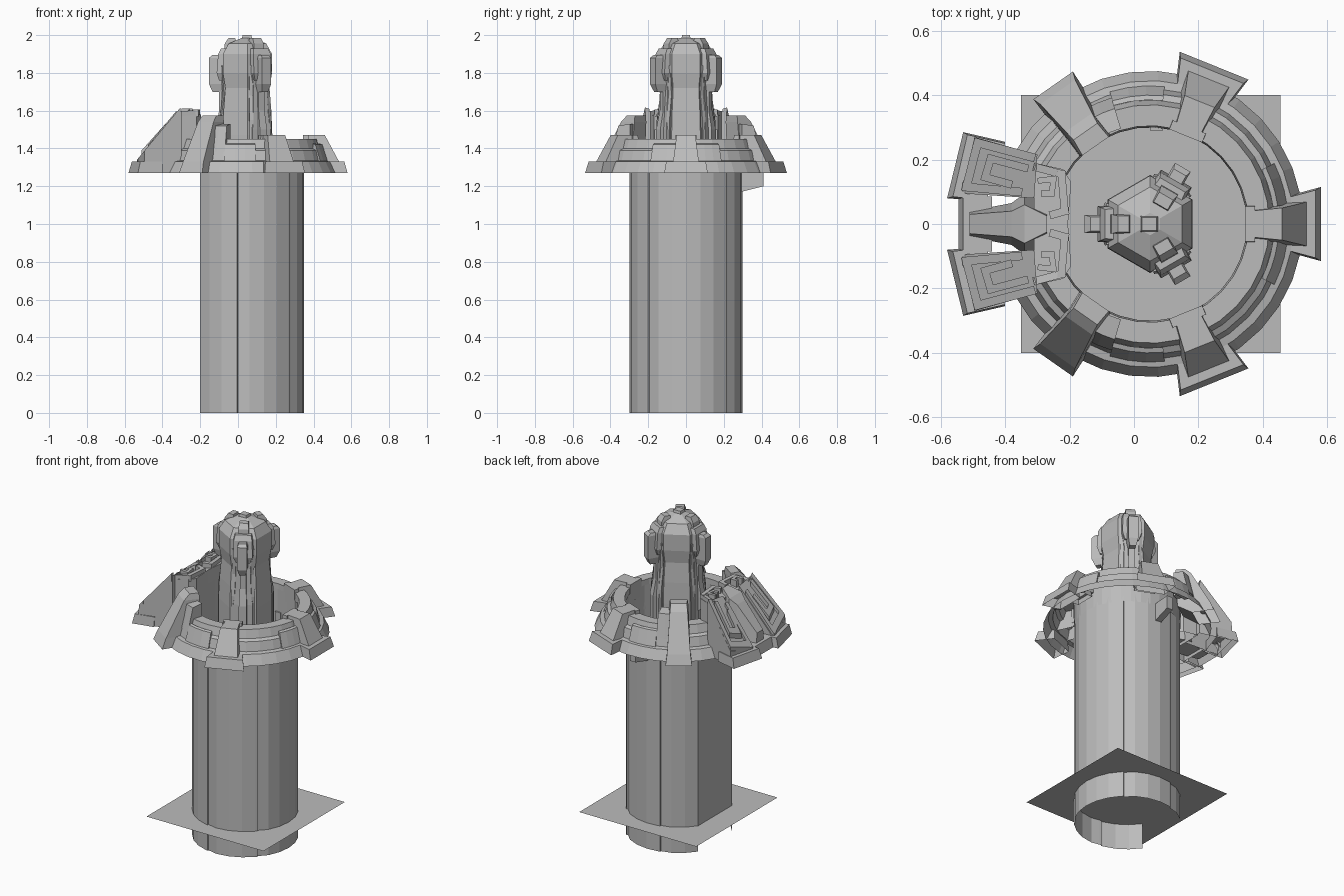
import bpy, bmesh, math

if "Cube" in bpy.data.objects:
    bpy.data.objects.remove(bpy.data.objects["Cube"])

CX = 0.05          # axis of the shaft and rim
FLAT_X = -0.20     # flat side of the shaft

stone = bpy.data.materials.new("grey stone")
stone.diffuse_color = (0.5, 0.5, 0.5, 1)
stone.use_nodes = True
stone.node_tree.nodes["Principled BSDF"].inputs["Base Color"].default_value = stone.diffuse_color


def loft(name, rings, closed=True, top=True, bottom=False):
    """Skin a list of equally long point rings."""
    bm = bmesh.new()
    vs = [[bm.verts.new(p) for p in ring] for ring in rings]
    n = len(rings[0])
    for a, b in zip(vs, vs[1:]):
        for i in range(n if closed else n - 1):
            j = (i + 1) % n
            bm.faces.new((a[i], a[j], b[j], b[i]))
    if top:
        bm.faces.new(vs[-1])
    if bottom:
        bm.faces.new(vs[0][::-1])
    bmesh.ops.recalc_face_normals(bm, faces=bm.faces)
    me = bpy.data.meshes.new(name)
    bm.to_mesh(me)
    bm.free()
    me.materials.append(stone)
    ob = bpy.data.objects.new(name, me)
    bpy.context.collection.objects.link(ob)
    return ob


def polar(r, t, z, deg):
    """Point at radius r, sideways offset t, on the spoke at an angle."""
    a = math.radians(deg)
    return (CX + r * math.cos(a) - t * math.sin(a),
            r * math.sin(a) + t * math.cos(a), z)


def spoke_block(name, deg, sections, bottom=False):
    """Tapered block on a spoke; section = z, r0, half width, r1, half width."""
    rings = []
    for z, r0, t0, r1, t1 in sections:
        rings.append([polar(r0, -t0, z, deg), polar(r1, -t1, z, deg),
                      polar(r1, t1, z, deg), polar(r0, t0, z, deg)])
    return loft(name, rings, bottom=bottom)


def sector(name, profile, a0, a1, steps, caps=False):
    """Part of a lathe between two angles."""
    rings = [[polar(r, 0, z, a0 + (a1 - a0) * k / steps) for r, z in profile]
             for k in range(steps + 1)]
    return loft(name, rings, closed=caps, top=caps, bottom=caps)


# --- shaft: faceted tube with narrow seams and one flat side ---
plan = []
end = math.degrees(math.acos((FLAT_X - CX) / 0.30))
for k in range(21):
    a = -end + 2 * end * k / 20
    plan.append(polar(0.30, 0, 0, a))
    if k in (3, 7, 13, 17):
        plan.append(polar(0.30, 0, 0, a + 2))
        plan.append(polar(0.292, 0, 0, a + 2.5))
        plan.append(polar(0.292, 0, 0, a + 5))
loft("shaft_wall", [[(x, y, z) for x, y, _ in plan] for z in (0, 1.42)],
     closed=False, top=False)
e = abs(plan[0][1])
loft("shaft_flat_panel", [[(FLAT_X, -e, z), (FLAT_X, e, z)] for z in (0.16, 1.5)],
     closed=False, top=False)

# --- square floor sheet ---
loft("floor_sheet", [[(-0.35, y, 0.16), (0.455, y, 0.16)] for y in (-0.4, 0.4)],
     closed=False, top=False)

# --- stepped rim ---
rim = [(0.475, 1.27), (0.445, 1.33), (0.42, 1.335), (0.405, 1.39),
       (0.385, 1.40), (0.37, 1.45), (0.305, 1.45), (0.30, 1.27)]
sector("rim", rim, -152, 152, 28)

# --- rim buttresses ---
for n, deg in enumerate((0, 68, -68)):
    spoke_block(f"buttress_foot_{n}", deg,
                [(1.27, 0.42, 0.085, 0.53, 0.115), (1.33, 0.42, 0.08, 0.513, 0.105)])
    spoke_block(f"buttress_body_{n}", deg,
                [(1.33, 0.31, 0.06, 0.485, 0.068), (1.47, 0.31, 0.04, 0.41, 0.05)])
    spoke_block(f"buttress_inner_cap_{n}", deg,
                [(1.36, 0.295, 0.058, 0.325, 0.058), (1.47, 0.295, 0.055, 0.325, 0.055)],
                bottom=True)

# --- tall end piers and the raised steps beside them ---
raised = [(0.41, 1.38), (0.375, 1.52), (0.31, 1.53), (0.31, 1.38)]
low_step = [(0.43, 1.33), (0.40, 1.42), (0.385, 1.425), (0.385, 1.33)]
for s in (1, -1):
    spoke_block(f"end_pier_{s}", s * 125,
                [(1.27, 0.40, 0.07, 0.525, 0.075), (1.33, 0.31, 0.062, 0.50, 0.066),
                 (1.54, 0.295, 0.055, 0.385, 0.05), (1.575, 0.295, 0.05, 0.35, 0.045)])
    sector(f"raised_step_{s}", raised, s * 107, s * 120, 2, caps=True)
    for a0, a1 in ((8, 26), (84, 107)):
        sector(f"low_step_{s}_{a0}", low_step, s * a0, s * a1, 3, caps=True)

# --- broken fin under the rim ---
loft("under_rim_fin", [[(x, 0.29, 1.17), (x + 0.01, 0.41, 1.20),
                        (x + 0.01, 0.41, 1.28), (x, 0.29, 1.28)] for x in (0.05, 0.09)],
     bottom=True)

# --- central column ---
hexa = [(0.16, .152), (1.47, .152), (1.60, .146), (1.72, .135), (1.80, .15),
        (1.90, .15), (1.955, .115), (1.985, .035)]
loft("column", [[polar(r, 0, z, 30 + 60 * k) for k in range(6)] for z, r in hexa])
spoke_block("finial", 0, [(1.96, -0.035, 0.03, 0.03, 0.03),
                          (2.0, -0.025, 0.02, 0.02, 0.02)])
for n, deg in enumerate((180, 60, -60)):
    spoke_block(f"pilaster_{n}", deg,
                [(0.16, .1, .07, .15, .055), (1.50, .1, .07, .15, .055),
                 (1.58, .1, .06, .143, .045), (1.72, .1, .05, .135, .04),
                 (1.80, .1, .06, .14, .055)])
    spoke_block(f"pilaster_rib_{n}", deg,
                [(0.16, .1, .025, .17, .022), (1.50, .1, .025, .17, .022),
                 (1.60, .1, .02, .15, .018), (1.74, .1, .02, .15, .018)])
    spoke_block(f"ear_{n}", deg,
                [(1.70, .1, .018, .185, .018), (1.74, .1, .028, .203, .028),
                 (1.88, .1, .028, .203, .028), (1.895, .1, .022, .185, .022)],
                bottom=True)
    spoke_block(f"ear_bracket_{n}", deg,
                [(1.76, .09, .04, .15, .04), (1.80, .09, .06, .163, .055),
                 (1.90, .09, .06, .155, .052), (1.93, .09, .05, .14, .045)],
                bottom=True)
    spoke_block(f"crest_{n}", deg,
                [(1.90, .06, .03, .125, .03), (1.955, .06, .03, .12, .03),
                 (1.985, .065, .025, .10, .025)])
    # slim edge fins on the sides between the pilasters
    for t in (-22, 22):
        spoke_block(f"column_edge_{n}_{t}", deg + t,
                    [(0.16, .1, .012, .155, .01), (1.55, .1, .012, .155, .01),
                     (1.68, .1, .012, .138, .01), (1.84, .1, .012, .148, .01)])


# --- carved face on the left: everything follows one slope ---
def slope(x):
    return min(1.60, 1.36 + (x + 0.5) * 1.2)


def plate(name, pts, h, base=None):
    """Plan outline raised h over the slope, open underneath."""
    low = [(x, y, 1.27 if base is None else slope(x) - base) for x, y in pts]
    loft(name, [low, [(x, y, slope(x) + h) for x, y in pts]])


def strip(name, path, w, h):
    """Raised band following a path on the slope."""
    for k, ((x0, y0), (x1, y1)) in enumerate(zip(path, path[1:])):
        d = math.hypot(x1 - x0, y1 - y0)
        ux, uy = (x1 - x0) / d * w / 2, (y1 - y0) / d * w / 2
        x0, y0, x1, y1 = x0 - ux, y0 - uy, x1 + ux, y1 + uy
        plate(f"{name}_{k}", [(x0 + uy, y0 - ux), (x1 + uy, y1 - ux),
                              (x1 - uy, y1 + ux), (x0 - uy, y0 + ux)], h, 0.03)


for s in (1, -1):
    foot = [(-0.58, .08), (-0.53, .285), (-0.40, .255), (-0.46, .07)]
    inset = [(-0.562, .085), (-0.517, .277), (-0.40, .25), (-0.46, .072)]
    loft(f"wing_foot_{s}", [[(x, s * y, 1.27) for x, y in foot],
                            [(x, s * y, 1.33) for x, y in inset]])
    for name, pts, h in (
            ("wing", [(-.535, .095), (-.495, .27), (-.30, .215), (-.31, .08)], 0),
            ("brow", [(-.31, .0), (-.31, .19), (-.22, .17), (-.195, .13), (-.205, 0)], -.02)):
        plate(f"{name}_{s}", [(x, s * y) for x, y in pts], h)
    for name, path, w, h in (
            ("wing_frame", [(-.32, .208), (-.485, .252), (-.52, .115), (-.36, .10)], .026, .022),
            ("wing_hook", [(-.34, .175), (-.445, .203), (-.462, .145), (-.39, .125)], .024, .03),
            ("brow_hook", [(-.29, .135), (-.25, .14), (-.255, .095), (-.28, .095)], .018, .012),
            ("brow_frame", [(-.30, .175), (-.225, .155), (-.215, .04), (-.25, .03)], .024, .005)):
        strip(f"{name}_{s}", [(x, s * y) for x, y in path], w, h)

# --- snout and its foot ---
snout = [(-0.51, .04, .03, 1.39), (-0.38, .065, .04, 1.535),
         (-0.34, .095, .06, 1.57), (-0.27, .06, .025, 1.605)]
loft("snout", [[(x, -b, 1.29), (x, -t, z), (x, t, z), (x, b, 1.29)]
               for x, b, t, z in snout], bottom=True)
loft("snout_foot", [[(x0, -.085, z), (-.44, -.085, z), (-.44, .085, z), (x0, .085, z)]
                    for x0, z in ((-.545, 1.27), (-.53, 1.33))])
